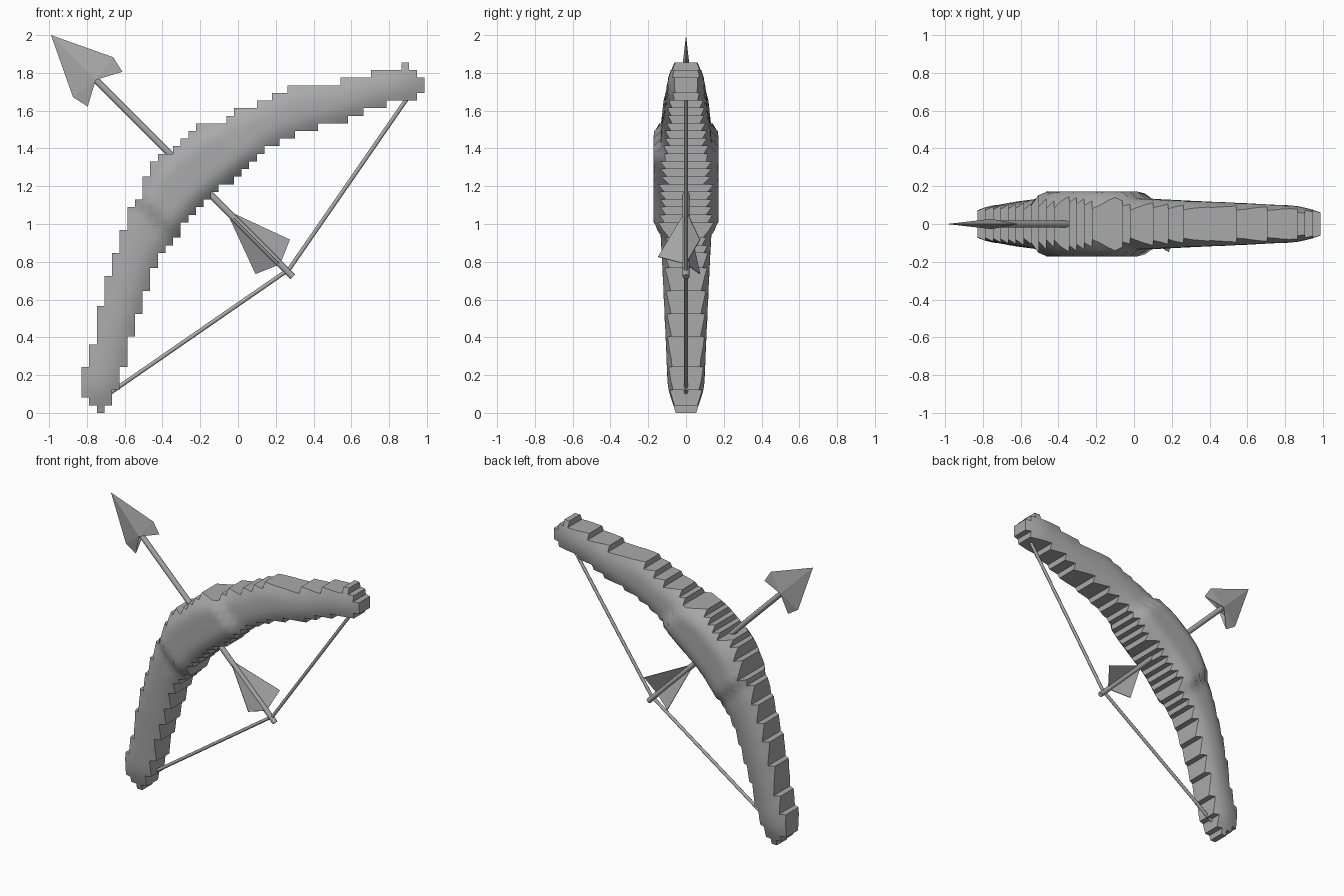
import bpy, bmesh, math
from mathutils import Vector

if "Cube" in bpy.data.objects:
    bpy.data.objects.remove(bpy.data.objects["Cube"])

GREY = (0.4, 0.4, 0.4, 1)
grey = bpy.data.materials.new("plain grey")
grey.use_nodes = True
grey.diffuse_color = GREY
grey.node_tree.nodes["Principled BSDF"].inputs["Base Color"].default_value = GREY


def add_object(name, bm):
    bmesh.ops.recalc_face_normals(bm, faces=bm.faces)
    mesh = bpy.data.meshes.new(name)
    bm.to_mesh(mesh)
    bm.free()
    mesh.materials.append(grey)
    obj = bpy.data.objects.new(name, mesh)
    bpy.context.collection.objects.link(obj)
    return obj


def smooth(obj, degrees):
    bpy.ops.object.select_all(action="DESELECT")
    obj.select_set(True)
    bpy.context.view_layer.objects.active = obj
    bpy.ops.object.shade_smooth_by_angle(angle=math.radians(degrees))


def rod(name, start, end, radius, sides=8):
    start, end = Vector(start), Vector(end)
    bm = bmesh.new()
    bmesh.ops.create_cone(bm, cap_ends=True, segments=sides, radius1=radius,
                          radius2=radius, depth=(end - start).length)
    bm.transform((end - start).to_track_quat("Z", "Y").to_matrix().to_4x4())
    bmesh.ops.translate(bm, verts=bm.verts, vec=(start + end) / 2)
    smooth(add_object(name, bm), 50)


# Bow limb: stepped silhouette on a square grid, inflated towards its middle
COLS, ROWS = 45, 46
CELL = 1.815 / COLS
LEFT = -0.828
LOWER = [(0, 2), (2, 0), (3, 1), (4, 3), (5, 6), (6, 10), (9, 19), (10, 21),
         (15, 27), (23, 34), (28, 37), (34, 38.4), (41, 41), (43, 41), (44, 42)]
UPPER = [(0, 6), (1, 9), (2, 14), (3, 18), (6, 27), (7, 28), (8, 31), (9, 33),
         (13, 36), (15, 38), (18, 38), (20, 40), (22, 40.3), (28, 43), (33, 43),
         (34, 44), (37, 44), (38, 45), (41, 45), (42, 46), (43, 45), (44, 44)]


def row_at(outline, col):
    for (c0, r0), (c1, r1) in zip(outline, outline[1:]):
        if c0 <= col <= c1:
            return round(r0 + (r1 - r0) * (col - c0) / (c1 - c0))


cells = {(c, r) for c in range(COLS)
         for r in range(row_at(LOWER, c), row_at(UPPER, c))}
REACH = 3
disc = [(i, j) for i in range(-REACH, REACH) for j in range(-REACH, REACH)
        if math.hypot(i + 0.5, j + 0.5) < REACH]


def half_depth(c, r, x, z):
    along = abs(x + z - 1.02)
    full = 0.172 if along < 0.42 else 0.152 - 0.034 * along
    filled = sum((c + i, r + j) in cells for i, j in disc) / len(disc)
    bulge = min(1, max(0, (filled - 0.25) / 0.65))
    return 0.055 + (full - 0.055) * math.sin(bulge * math.pi / 2)


bm = bmesh.new()
points = {}


def point(c, r, side):
    if (c, r, side) not in points:
        x, z = LEFT + c * CELL, r * CELL
        points[c, r, side] = bm.verts.new((x, side * half_depth(c, r, x, z), z))
    return points[c, r, side]


for c, r in sorted(cells):
    ring = [(c, r), (c + 1, r), (c + 1, r + 1), (c, r + 1)]
    for side in (-1, 1):
        bm.faces.new([point(*p, side) for p in ring])
    for k, step in enumerate([(0, -1), (1, 0), (0, 1), (-1, 0)]):
        if (c + step[0], r + step[1]) not in cells:
            a, b = ring[k], ring[(k + 1) % 4]
            bm.faces.new([point(*a, -1), point(*b, -1), point(*b, 1), point(*a, 1)])
smooth(add_object("bow_limb", bm), 45)

# Bowstring: two straight halves drawn back to the arrow nock
NOCK = (0.27, 0, 0.76)
rod("upper_string", (0.92, 0, 1.70), NOCK, 0.011)
rod("lower_string", (-0.70, 0, 0.09), NOCK, 0.011)

# Arrow: local frame with distance back from the tip and two cross directions
TIP = Vector((-0.99, 0, 2.0))
BACK = Vector((1, 0, -1)).normalized()
ACROSS = Vector((1, 0, 1)).normalized()
DEPTH = Vector((0, 1, 0))


def on_arrow(back, across=0, depth=0):
    return TIP + BACK * back + ACROSS * across + DEPTH * depth


rod("arrow_shaft", on_arrow(0.3), on_arrow(1.81), 0.018)

# Barbed arrowhead: flat outline with a raised centre on both sides
bm = bmesh.new()
half = [(0.315, 0.15), (0.405, 0.13), (0.335, 0.06)]
outline = [(0, 0)] + half + [(b, -w) for b, w in reversed(half)]
rim = [bm.verts.new(on_arrow(*p)) for p in outline]
for side in (-1, 1):
    peak = bm.verts.new(on_arrow(0.335, 0, side * 0.027))
    for k in range(len(rim)):
        bm.faces.new([rim[k], rim[(k + 1) % len(rim)], peak])
add_object("arrowhead", bm)

# Three thin fletching vanes around the shaft
for n in range(3):
    turn = math.radians(-90 + 120 * n)
    out = ACROSS * math.cos(turn) + DEPTH * math.sin(turn)
    thick = BACK.cross(out) * 0.002
    bm = bmesh.new()
    sides = []
    for s in (-1, 1):
        sides.append([bm.verts.new(on_arrow(b) + out * w + thick * s)
                      for b, w in [(1.31, 0), (1.66, 0.148), (1.715, 0)]])
        bm.faces.new(sides[-1])
    for k in range(3):
        m = (k + 1) % 3
        bm.faces.new([sides[0][k], sides[0][m], sides[1][m], sides[1][k]])
    add_object(f"fletching_{n + 1}", bm)
